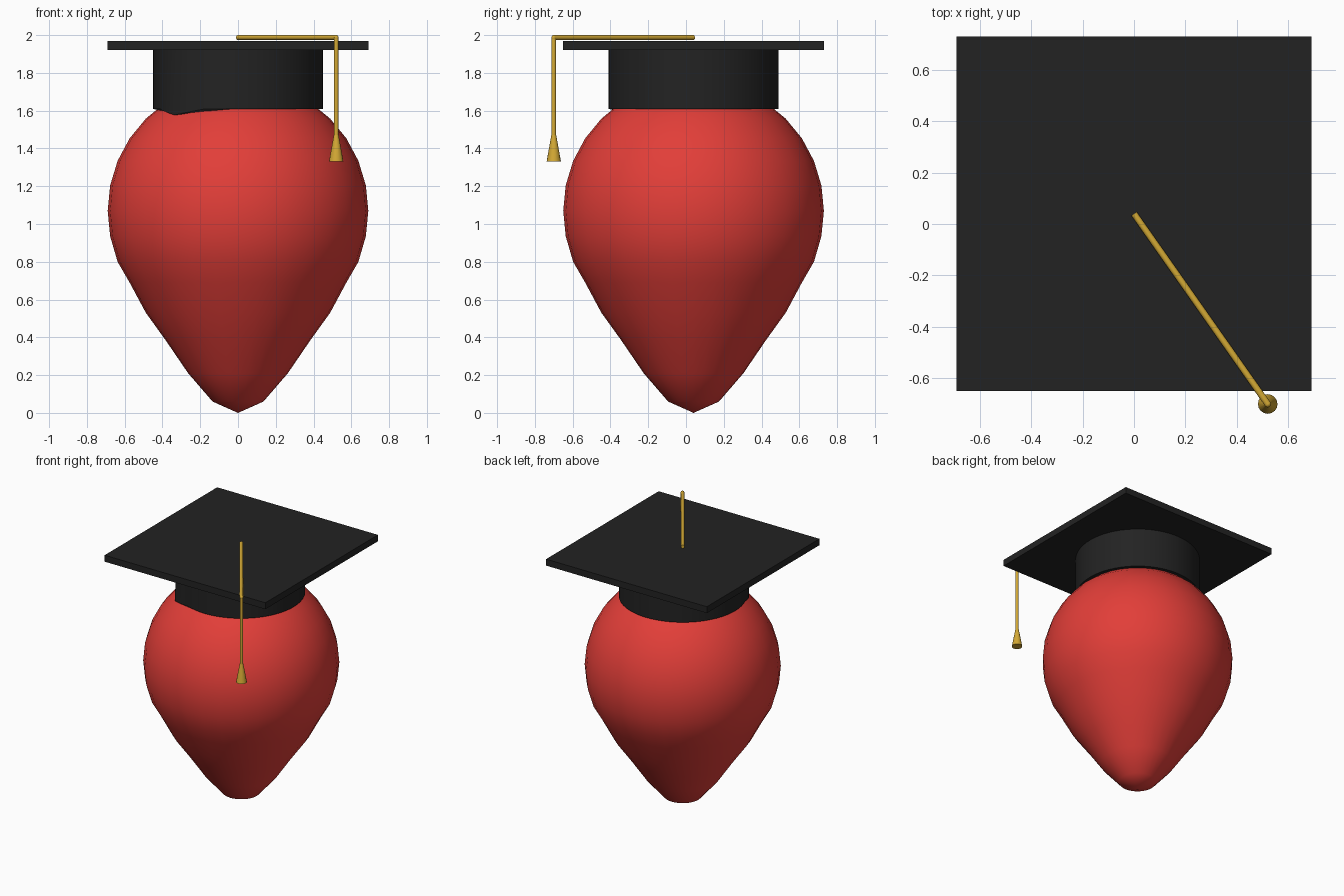
import bpy, bmesh, math
from mathutils import Vector

if "Cube" in bpy.data.objects:
    bpy.data.objects.remove(bpy.data.objects["Cube"])

CY = 0.04  # y of the body axis


def material(name, rgb):
    m = bpy.data.materials.new(name)
    m.diffuse_color = (*rgb, 1)
    m.use_nodes = True
    m.node_tree.nodes["Principled BSDF"].inputs["Base Color"].default_value = m.diffuse_color
    return m


RED = material("red", (0.76, 0.048, 0.04))
BLACK = material("black", (0.0165, 0.0165, 0.0165))
GOLD = material("gold", (0.66, 0.40, 0.035))


def finish(obj, name, mat, smooth=True):
    obj.name = name
    obj.data.materials.append(mat)
    if smooth:
        bpy.ops.object.select_all(action='DESELECT')
        obj.select_set(True)
        bpy.context.view_layer.objects.active = obj
        bpy.ops.object.shade_smooth_by_angle(angle=math.radians(40))
    return obj


def rod(name, a, b, r1, r2, mat, sides=16):
    """Round bar or cone from point a to point b."""
    a, b = Vector(a), Vector(b)
    bpy.ops.mesh.primitive_cone_add(vertices=sides, radius1=r1, radius2=r2,
                                    depth=(b - a).length, location=(a + b) / 2,
                                    rotation=(b - a).to_track_quat('Z', 'Y').to_euler())
    return finish(bpy.context.object, name, mat)


# Body: a sphere whose lower half is drawn down to a point
R, CZ = 0.69, 1.07
LOWER = [0.935, 0.80, 0.69, 0.53, 0.385, 0.21, 0.06, 0.0]  # ring heights below the equator
bpy.ops.mesh.primitive_uv_sphere_add(segments=32, ring_count=16, radius=R, location=(0, CY, CZ))
body = bpy.context.object
for v in body.data.vertices:
    ring = round(math.degrees(math.asin(max(-1, min(1, v.co.z / R)))) / 11.25)
    if ring < 0:
        v.co.z = LOWER[-ring - 1] - CZ
finish(body, "body", RED)
body.data.polygons.foreach_set("use_smooth", [True] * len(body.data.polygons))

# Cap band, its lower rim dipping slightly at the front left
bpy.ops.mesh.primitive_cylinder_add(vertices=64, radius=0.45, depth=0.33, location=(0, CY, 1.77))
band = bpy.context.object
for v in band.data.vertices:
    if v.co.z < 0:
        off = abs(math.degrees(math.atan2(v.co.y, v.co.x)) + 135)
        dip = max(0, 1 - off / 22)
        v.co.z += 0.005 - 0.033 * dip
        v.co.xy *= 1 + 0.055 * dip
finish(band, "cap_band", BLACK)

# Cap board
bpy.ops.mesh.primitive_cube_add(size=1, location=(0, CY, 1.945))
board = bpy.context.object
board.scale = (1.38, 1.38, 0.05)
finish(board, "cap_board", BLACK, smooth=False)

# Tassel: cord over the board, corner bead, hanging cord, flared end
tip = Vector((0.52, -0.70, 1.987))
rod("tassel_top_cord", (0, CY, 1.987), tip, 0.013, 0.013, GOLD)
bpy.ops.mesh.primitive_uv_sphere_add(segments=16, ring_count=8, radius=0.013, location=tip)
finish(bpy.context.object, "tassel_corner", GOLD)
rod("tassel_hanging_cord", (0.52, -0.70, 1.45), tip, 0.012, 0.012, GOLD)
rod("tassel_end", (0.52, -0.70, 1.33), (0.52, -0.70, 1.47), 0.038, 0.013, GOLD)
